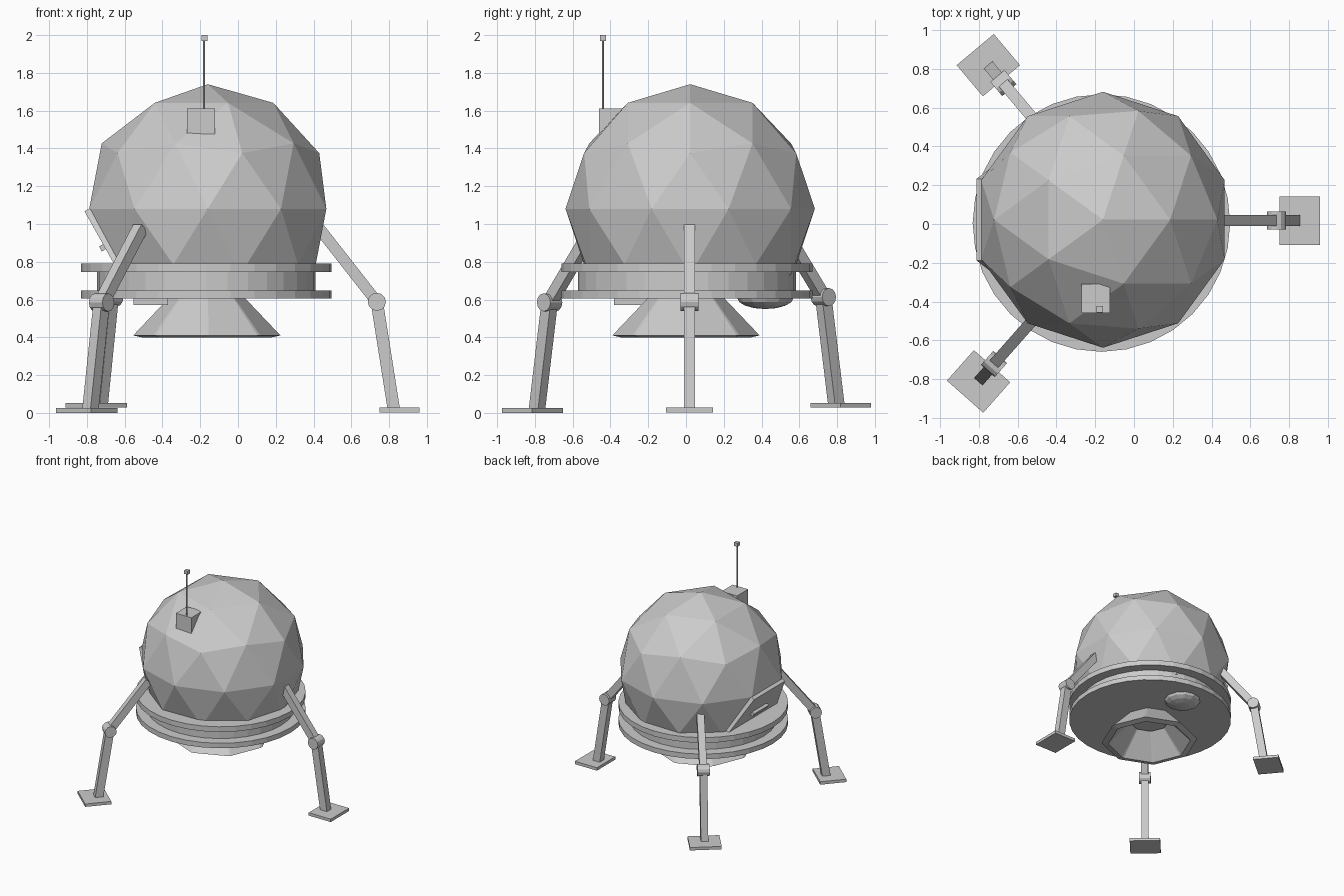
import bpy, bmesh
from math import radians, cos, sin, tau
from mathutils import Matrix, Vector

if "Cube" in bpy.data.objects:
    bpy.data.objects.remove(bpy.data.objects["Cube"])

CX, CY = -0.165, 0.015


def finish(name, bm):
    bmesh.ops.recalc_face_normals(bm, faces=bm.faces)
    me = bpy.data.meshes.new(name)
    bm.to_mesh(me)
    bm.free()
    ob = bpy.data.objects.new(name, me)
    bpy.context.collection.objects.link(ob)
    return ob


def matrix(x_axis, y_axis, z_axis, pos):
    m = Matrix((x_axis, y_axis, z_axis)).transposed().to_4x4()
    m.translation = pos
    return m


def box(name, pos, size, m=Matrix()):
    bm = bmesh.new()
    bmesh.ops.create_cube(bm, size=1, matrix=m @ Matrix.Translation(pos) @ Matrix.Diagonal((*size, 1)))
    return finish(name, bm)


def lathe(name, profile, angles, centre, closed=False):
    bm = bmesh.new()
    rings = [[bm.verts.new((centre[0] + r * cos(a), centre[1] + r * sin(a), z)) for a in angles]
             for r, z in profile]
    n = len(angles)
    pairs = list(zip(rings, rings[1:] + rings[:1]))
    for a, b in pairs if closed else pairs[:-1]:
        for i in range(n):
            j = (i + 1) % n
            bm.faces.new((a[i], a[j], b[j], b[i]))
    if not closed:
        bm.faces.new(rings[0])
        bm.faces.new(rings[-1])
    return finish(name, bm)


def prism(name, outline, x0, x1, m):
    # outline in local (y, z), extruded along local x
    bm = bmesh.new()
    a = [bm.verts.new(m @ Vector((x0, y, z))) for y, z in outline]
    b = [bm.verts.new(m @ Vector((x1, y, z))) for y, z in outline]
    bm.faces.new(a)
    bm.faces.new(b)
    for i in range(len(a)):
        j = (i + 1) % len(a)
        bm.faces.new((a[i], a[j], b[j], b[i]))
    return finish(name, bm)


# Faceted cabin, flattened at the hatch and cut off inside the base
bm = bmesh.new()
bmesh.ops.create_icosphere(bm, subdivisions=2, radius=0.66, matrix=Matrix.Translation((-0.16, 0.022, 1.08)))
hatch_up = Vector((-0.16, 0, 0.285)).normalized()
hatch_out = Vector((-0.285, 0, -0.16)).normalized()
for co, no in ((Vector((-0.79, 0, 1.08)), hatch_out), (Vector((0, 0, 0.7)), Vector((0, 0, -1)))):
    cut = bmesh.ops.bisect_plane(bm, geom=bm.verts[:] + bm.edges[:] + bm.faces[:],
                                 plane_co=co, plane_no=no, clear_outer=True)
    edges = [e for e in cut['geom_cut'] if isinstance(e, bmesh.types.BMEdge)]
    bmesh.ops.holes_fill(bm, edges=edges, sides=0)
finish("cabin", bm)

# Hatch panel and its handle
hm = matrix(hatch_out, hatch_up.cross(hatch_out), hatch_up, Vector((-0.79, 0.022, 1.08)))
prism("hatch", [(-0.21, 0), (0.21, 0), (0.33, -0.325), (-0.33, -0.325)], -0.01, 0.026, hm)
box("hatch_handle", (0.035, 0, -0.215), (0.03, 0.2, 0.03), hm)

# Flanged base
lathe("base", [(0.664, 0.605), (0.664, 0.648), (0.578, 0.648), (0.578, 0.745), (0.664, 0.745), (0.664, 0.79)],
      [tau * i / 32 for i in range(32)], (CX - 0.003, 0.005))

# Eight-sided nozzle with chamfered corners, open below
lathe("nozzle", [(0.2, 0.61), (0.39, 0.41), (0.335, 0.398), (0.155, 0.59)],
      [radians(45 * k + d) for k in range(8) for d in (-1.5, 1.5)], (CX, 0), closed=True)

# Tank dome and small box under the base
bm = bmesh.new()
bmesh.ops.create_uvsphere(bm, u_segments=12, v_segments=8, radius=1,
                          matrix=Matrix.Translation((CX, 0.42, 0.61)) @ Matrix.Diagonal((0.15, 0.15, 0.06, 1)))
finish("tank_dome", bm)
box("underside_box", (-0.462, -0.29, 0.595), (0.185, 0.18, 0.05))

# Antenna
box("antenna_box", (-0.197, -0.385, 1.543), (0.148, 0.15, 0.135))
lathe("antenna_rod", [(0.006, 1.6), (0.006, 1.98)], [tau * i / 8 for i in range(8)], (-0.18, -0.44))
box("antenna_tip", (-0.177, -0.44, 1.985), (0.033, 0.033, 0.03))


# Three jointed legs
def strut(name, a, b, m, width, depth):
    a, b = Vector(a), Vector(b)
    z = (b - a).normalized()
    y = Vector((0, 1, 0))
    box(name, (0, 0, 0), (depth, width, (b - a).length), m @ matrix(y.cross(z), y, z, (a + b) / 2))


def leg(side, knee, angle, lift):
    m = Matrix.Translation((knee[0], knee[1], lift)) @ Matrix.Rotation(radians(angle), 4, 'Z')
    strut(side + "_upper_leg", (-0.31, 0, 0.98), (0, 0, 0.585), m, 0.058, 0.06)
    strut(side + "_lower_leg", (0, 0, 0.585), (0.09, 0, 0.015), m, 0.058, 0.065)
    bm = bmesh.new()
    bmesh.ops.create_cone(bm, cap_ends=True, segments=12, radius1=0.048, radius2=0.048, depth=0.095,
                          matrix=m @ Matrix.Translation((0, 0, 0.585)) @ Matrix.Rotation(radians(90), 4, 'X'))
    finish(side + "_knee", bm)
    box(side + "_foot", (0.12, 0, 0.0125), (0.21, 0.25, 0.025), m)


leg("right", (0.735, 0.018), 0, 0.003)
leg("back_left", (-0.674, 0.727), 130, 0.028)
leg("front_left", (-0.722, -0.722), 228.5, 0)
